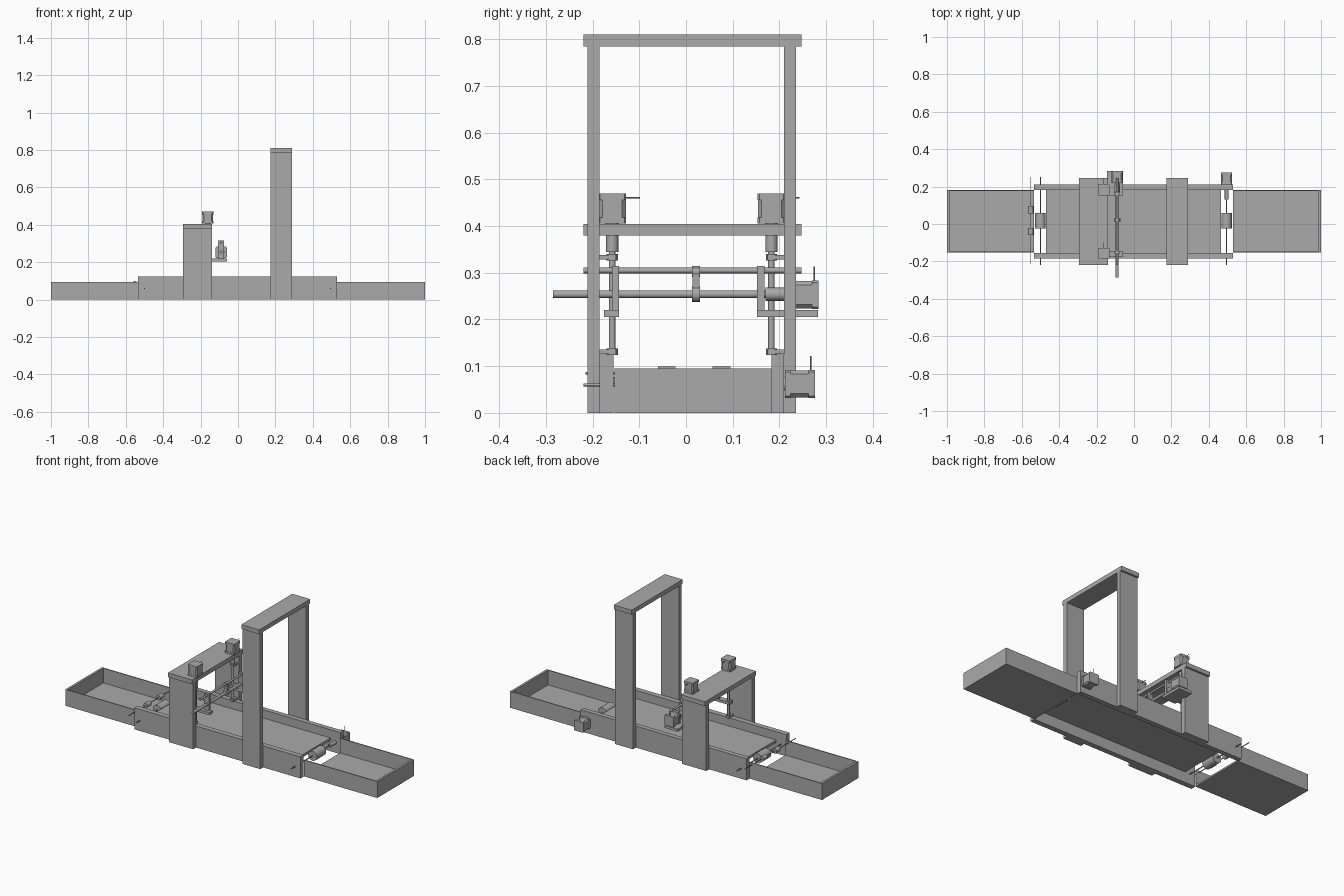
import bpy, bmesh
from mathutils import Matrix, Vector

cube = bpy.data.objects.get("Cube")
if cube:
    bpy.data.objects.remove(cube, do_unlink=True)

grey = bpy.data.materials.new("machine grey")
grey.use_nodes = True
GREY = (0.4, 0.4, 0.4, 1)
grey.diffuse_color = GREY
grey.node_tree.nodes["Principled BSDF"].inputs["Base Color"].default_value = GREY


def add_box(bm, x, y, z):
    """Box from (min, max) pairs."""
    size = Vector((x[1] - x[0], y[1] - y[0], z[1] - z[0]))
    mid = Vector((sum(x), sum(y), sum(z))) / 2
    m = Matrix.Translation(mid) @ Matrix.Diagonal(size).to_4x4()
    return bmesh.ops.create_cube(bm, size=1, matrix=m)["verts"]


def add_rod(bm, a, b, r, sides=20):
    """Cylinder between two points."""
    a, b = Vector(a), Vector(b)
    turn = Vector((0, 0, 1)).rotation_difference(b - a).to_matrix().to_4x4()
    m = Matrix.Translation((a + b) / 2) @ turn
    bmesh.ops.create_cone(bm, cap_ends=True, segments=sides, radius1=r, radius2=r,
                          depth=(b - a).length, matrix=m)


def finish(name, bm, smooth=False):
    mesh = bpy.data.meshes.new(name)
    bm.to_mesh(mesh)
    bm.free()
    mesh.materials.append(grey)
    ob = bpy.data.objects.new(name, mesh)
    bpy.context.collection.objects.link(ob)
    if smooth:
        bpy.ops.object.select_all(action="DESELECT")
        ob.select_set(True)
        bpy.context.view_layer.objects.active = ob
        bpy.ops.object.shade_smooth_by_angle()
    return ob


def box(name, x, y, z):
    bm = bmesh.new()
    add_box(bm, x, y, z)
    return finish(name, bm)


def rod(name, a, b, r):
    bm = bmesh.new()
    add_rod(bm, a, b, r)
    return finish(name, bm, True)


def motor(name, centre, along_y=False):
    """Stepper motor: end plates, chamfered body, hub, shaft and cable."""
    h, w = 0.032, 0.03
    bm = bmesh.new()
    for lo, hi, s, cut in ((-h, -h + 0.012, w, 0.004), (-h + 0.012, h - 0.014, w - 0.001, 0.008),
                           (h - 0.014, h, w, 0.004)):
        verts = add_box(bm, (-s, s), (-s, s), (lo, hi))
        edges = {e for v in verts for e in v.link_edges
                 if abs(e.verts[0].co.z - e.verts[1].co.z) > 0.001}
        bmesh.ops.bevel(bm, geom=list(edges), offset=cut, segments=1, affect="EDGES")
    add_rod(bm, (0, 0, -h - 0.004), (0, 0, -h), 0.014)
    add_rod(bm, (0, 0, -h - 0.045), (0, 0, -h), 0.004)
    add_rod(bm, (0, w - 0.003, h - 0.009), (0, w + 0.03, h - 0.009), 0.0015, 8)
    if along_y:
        bm.transform(Matrix(((-1, 0, 0, 0), (0, 0, 1, 0), (0, 1, 0, 0), (0, 0, 0, 1))))
    bm.transform(Matrix.Translation(centre))
    finish(name, bm, True)


# Open trays at both ends, each with a floor, two sides and an end wall
YF, YB, T = -0.153, 0.183, 0.006
for side, inner, outer in (("right", -0.535, -1.0), ("left", 0.53, 1.0)):
    s = 1 if outer > 0 else -1
    x = tuple(sorted((inner, outer)))
    wall = tuple(sorted((outer, outer - s * 0.013)))
    bm = bmesh.new()
    add_box(bm, x, (YF, YB), (0, 0.01))
    add_box(bm, x, (YF, YF + T), (0, 0.095))
    add_box(bm, x, (YB - T, YB), (0, 0.095))
    add_box(bm, wall, (YF, YB), (0, 0.095))
    finish(side + "_tray", bm)

# Side rails and conveyor bed
for name, y in (("front", (-0.185, -0.155)), ("back", (0.183, 0.21))):
    box(name + "_rail", (-0.535, 0.53), y, (0, 0.125))
box("conveyor_bed", (-0.47, 0.465), (-0.155, 0.183), (0.062, 0.077))

# Two arches over the conveyor
for name, x, top in (("low", (-0.295, -0.14), 0.405), ("tall", (0.175, 0.29), 0.81)):
    box(name + "_arch_front_post", x, (-0.211, -0.185), (0, top - 0.025))
    box(name + "_arch_back_post", x, (0.21, 0.236), (0, top - 0.025))
    box(name + "_arch_beam", x, (-0.22, 0.247), (top - 0.025, top))

# Conveyor rollers and feed wheels on their shafts
for name, x, end in (("right", -0.5, 0.25), ("left", 0.495, 0.22)):
    rod(name + "_roller_shaft", (x, -0.22, 0.06), (x, end, 0.06), 0.003)
    rod(name + "_roller", (x, -0.025, 0.06), (x, 0.06, 0.06), 0.028)
rod("feed_shaft", (-0.552, -0.215, 0.085), (-0.552, 0.25, 0.085), 0.0025)
for name, y in (("front", -0.06), ("back", 0.057)):
    rod(name + "_feed_wheel", (-0.552, y, 0.085), (-0.552, y + 0.038, 0.085), 0.014)
rod("roller_coupler", (0.495, 0.13, 0.06), (0.495, 0.183, 0.06), 0.01)
motor("roller_motor", (0.495, 0.244, 0.062), True)

# Lifting screws with motors, couplers and bearing brackets
SX = -0.162
for name, y, post in (("front", -0.158, -0.185), ("back", 0.183, 0.21)):
    motor(name + "_lift_motor", (SX, y, 0.438))
    rod(name + "_lift_coupler", (SX, y, 0.345), (SX, y, 0.382), 0.013)
    rod(name + "_lift_screw", (SX, y, 0.125), (SX, y, 0.35), 0.007)
    d = 1 if y > post else -1
    ys = tuple(sorted((post, y + d * 0.008)))
    for level, z in (("lower", 0.126), ("upper", 0.328)):
        bm = bmesh.new()
        add_box(bm, (SX - 0.012, SX + 0.012), ys, (z, z + 0.01))
        add_rod(bm, (SX, y, z - 0.002), (SX, y, z + 0.012), 0.012)
        finish(f"{name}_{level}_bearing", bm, True)

# Moving carriage: brackets, guide rod, cross screw, slider and motor
CX = -0.09
for name, y, plate in (("front", (-0.158, -0.144), (-0.176, -0.144)),
                       ("back", (0.152, 0.168), (0.152, 0.283))):
    box(name + "_carriage_bracket", (CX - 0.016, CX + 0.016), y, (0.205, 0.315))
    box(name + "_carriage_plate", (-0.145, -0.06), plate, (0.205, 0.22))
for name, y in (("front", (-0.176, -0.144)), ("back", (0.168, 0.2))):
    box(name + "_lift_nut", (SX - 0.014, -0.14), y, (0.205, 0.22))
rod("guide_rod", (CX, -0.22, 0.305), (CX, 0.247, 0.305), 0.006)
rod("cross_screw", (CX, -0.285, 0.254), (CX, 0.19, 0.254), 0.008)
rod("cross_coupler", (CX, 0.17, 0.254), (CX, 0.21, 0.254), 0.014)
bm = bmesh.new()
add_box(bm, (CX - 0.01, CX + 0.01), (0.014, 0.029), (0.24, 0.31))
for z, r in ((0.254, 0.017), (0.303, 0.012)):
    add_rod(bm, (CX, 0.013, z), (CX, 0.03, z), r)
finish("slider", bm, True)
motor("cross_motor", (CX, 0.252, 0.253), True)
